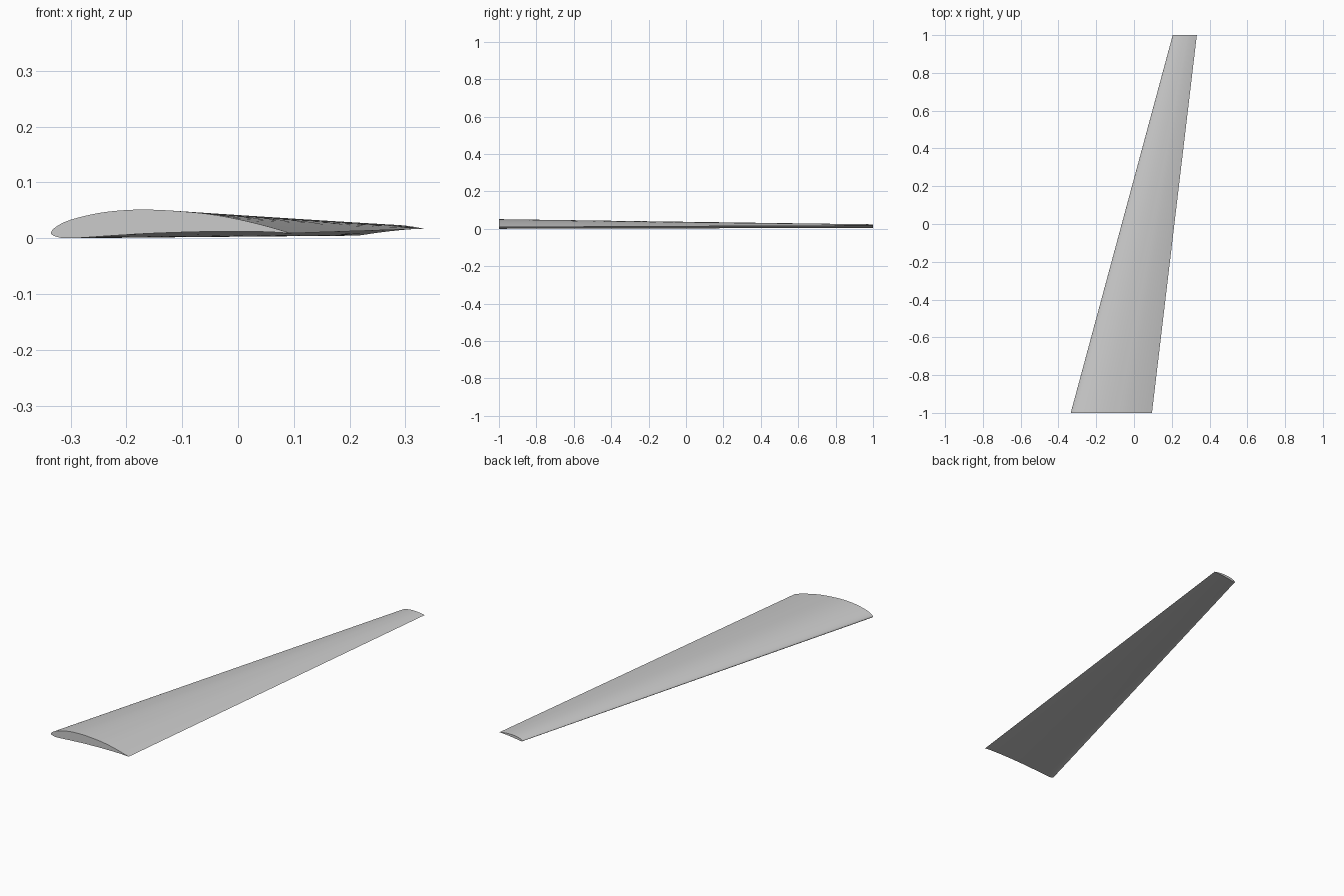
import bpy, bmesh, math
from mathutils import Vector

if "Cube" in bpy.data.objects:
    bpy.data.objects.remove(bpy.data.objects["Cube"])

# Root aerofoil outline: trailing edge, over the top, round the nose, back below
OUTLINE = [(0.095, 0.009), (0.05, 0.022), (0, 0.034), (-0.05, 0.043),
           (-0.1, 0.048), (-0.15, 0.051), (-0.2, 0.0505), (-0.25, 0.045),
           (-0.3, 0.033), (-0.325, 0.021), (-0.335, 0.01), (-0.326, 0.003),
           (-0.3, 0), (-0.22, 0.005), (-0.15, 0.009), (-0.05, 0.012),
           (0.04, 0.0118), (0.095, 0.009)]
ROOT_Y, TIP_Y = -1.0, 1.0
SPAN_STEPS, CURVE_STEPS = 8, 4


def smooth_loop(points, steps):
    """Rounded outline through the points, left sharp at the trailing edge."""
    pts = [Vector(p) for p in points]
    pts = [pts[0] * 2 - pts[1]] + pts + [pts[-1] * 2 - pts[-2]]
    loop = []
    for a, b, c, d in zip(pts, pts[1:], pts[2:], pts[3:]):
        for i in range(steps):
            t = i / steps
            loop.append(b + (c - a) * t / 2 + (a * 2 - b * 5 + c * 4 - d) * t**2 / 2
                        + (b * 3 - a - c * 3 + d) * t**3 / 2)
    return loop


# Root section, and the smaller tip section twisted trailing edge up
root = smooth_loop(OUTLINE, CURVE_STEPS)
nose = Vector((-0.335, 0.01))
scale, twist = 0.128 / 0.43, math.radians(4.6)
tip = []
for p in root:
    x, z = (p - nose) * scale
    tip.append(Vector((0.205 + x * math.cos(twist) - z * math.sin(twist),
                       0.007 + x * math.sin(twist) + z * math.cos(twist))))

# Loft the skin along the span and close both ends
bm = bmesh.new()
rings = []
for s in range(SPAN_STEPS + 1):
    t = s / SPAN_STEPS
    y = ROOT_Y + (TIP_Y - ROOT_Y) * t
    section = [a.lerp(b, t) for a, b in zip(root, tip)]
    rings.append([bm.verts.new((p.x, y, p.y)) for p in section])
for r0, r1 in zip(rings, rings[1:]):
    for i in range(len(r0)):
        j = (i + 1) % len(r0)
        bm.faces.new((r0[i], r0[j], r1[j], r1[i]))
bm.faces.new(rings[0])
bm.faces.new(rings[-1])
bmesh.ops.recalc_face_normals(bm, faces=bm.faces)
mesh = bpy.data.meshes.new("wing")
bm.to_mesh(mesh)
bm.free()
wing = bpy.data.objects.new("wing", mesh)
bpy.context.collection.objects.link(wing)

# Plain grey finish
grey = bpy.data.materials.new("light_grey")
grey.use_nodes = True
colour = (0.6, 0.6, 0.6, 1)
grey.diffuse_color = colour
grey.node_tree.nodes["Principled BSDF"].inputs["Base Color"].default_value = colour
mesh.materials.append(grey)

# Smooth skin with sharp trailing edge and end caps
bpy.ops.object.select_all(action="DESELECT")
wing.select_set(True)
bpy.context.view_layer.objects.active = wing
bpy.ops.object.shade_smooth_by_angle(angle=math.radians(35))
